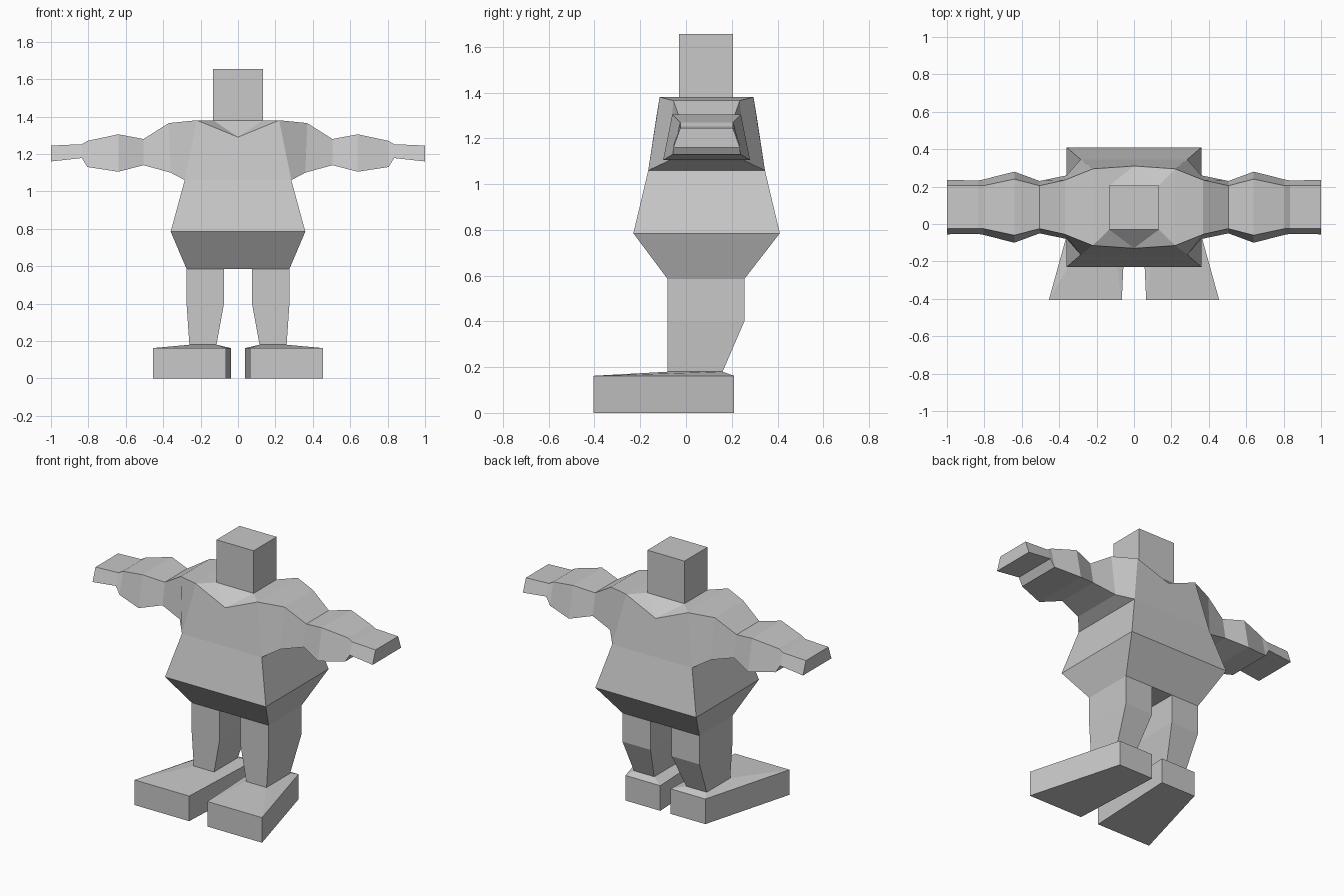
import bpy, bmesh

if "Cube" in bpy.data.objects:
    bpy.data.objects.remove(bpy.data.objects["Cube"])

grey = bpy.data.materials.new("plain grey")
grey.diffuse_color = (0.58, 0.58, 0.58, 1)
grey.use_nodes = True
grey.node_tree.nodes["Principled BSDF"].inputs["Base Color"].default_value = grey.diffuse_color


def finish(name, bm):
    bmesh.ops.remove_doubles(bm, verts=bm.verts[:], dist=0.0005)
    bmesh.ops.recalc_face_normals(bm, faces=bm.faces[:])
    mesh = bpy.data.meshes.new(name)
    bm.to_mesh(mesh)
    bm.free()
    mesh.materials.append(grey)
    obj = bpy.data.objects.new(name, mesh)
    bpy.context.collection.objects.link(obj)
    return obj


def bridge(bm, rings, cap_start=True, cap_end=True):
    """Skin a list of rings, each a list of points."""
    loops = [[bm.verts.new(p) for p in ring] for ring in rings]
    for a, b in zip(loops, loops[1:]):
        n = len(a)
        for i in range(n):
            j = (i + 1) % n
            bm.faces.new((a[i], a[j], b[j], b[i]))
    if cap_start:
        bm.faces.new(loops[0])
    if cap_end:
        bm.faces.new(loops[-1])


def loft(name, rings, cap_start=True, cap_end=True):
    bm = bmesh.new()
    bridge(bm, rings, cap_start, cap_end)
    return finish(name, bm)


def rect(x0, x1, y0, y1, z):
    return [(x0, y0, z), (x1, y0, z), (x1, y1, z), (x0, y1, z)]


# Torso: belly rings, then chest panels with a collar notch front and back
bm = bmesh.new()
bridge(bm, [rect(-.275, .275, -.08, .255, .585),
            rect(-.36, .36, -.23, .41, .785),
            rect(-.285, .285, -.165, .345, 1.06)], cap_end=False)


def panel(*points):
    bm.faces.new([bm.verts.new(p) for p in points])


NECK = (-.1325, .1325, -.03, .205)
for waist_y, top_y, notch_y, neck_y in ((-.165, -.115, -.13, NECK[2]),
                                        (.345, .295, .31, NECK[3])):
    notch = (0, notch_y, 1.29)
    left, right = (-.22, top_y, 1.38), (.22, top_y, 1.38)
    neck_l, neck_r = (NECK[0], neck_y, 1.38), (NECK[1], neck_y, 1.38)
    panel((-.285, waist_y, 1.06), (.285, waist_y, 1.06), right, notch, left)
    panel(left, neck_l, notch)
    panel(neck_l, neck_r, notch)
    panel(neck_r, right, notch)
# Shoulder tops
for s in (-1, 1):
    panel((s * .22, -.115, 1.38), (s * .22, .295, 1.38),
          (s * .1325, .205, 1.38), (s * .1325, -.03, 1.38))
finish("torso", bm)

# Head
loft("head", [rect(*NECK, 1.38), rect(*NECK, 1.655)], cap_start=False)

# Arm sections: x top, x bottom, z top, z bottom, y half-width top and bottom
ARM = [(.22, .285, 1.38, 1.06, .205, .255),
       (.37, .36, 1.365, 1.10, .145, .17),
       (.505, .505, 1.28, 1.14, .115, .14),
       (.64, .64, 1.305, 1.105, .15, .19),
       (.805, .805, 1.27, 1.13, .115, .148),
       (.835, .835, 1.252, 1.178, .115, .143),
       (1.0, 1.0, 1.245, 1.16, .115, .145)]
YC = .09

for s, side in ((1, "right"), (-1, "left")):
    loft(side + "_arm",
         [[(s * xt, YC - wt, zt), (s * xt, YC + wt, zt),
           (s * xb, YC + wb, zb), (s * xb, YC - wb, zb)]
          for xt, xb, zt, zb, wt, wb in ARM], cap_start=False)

    # Leg tapering to the ankle
    loft(side + "_leg", [rect(s * .075, s * .275, -.08, .255, .585),
                         rect(s * .075, s * .275, -.08, .255, .4),
                         rect(s * .115, s * .26, -.08, .16, .18)],
         cap_start=False, cap_end=False)

    # Foot flaring towards the toes
    def sole(z):
        return [(s * .065, -.405, z), (s * .455, -.405, z),
                (s * .285, .21, z), (s * .037, .21, z)]
    loft(side + "_foot", [sole(0), sole(.162),
                          rect(s * .115, s * .26, -.08, .16, .18)])
